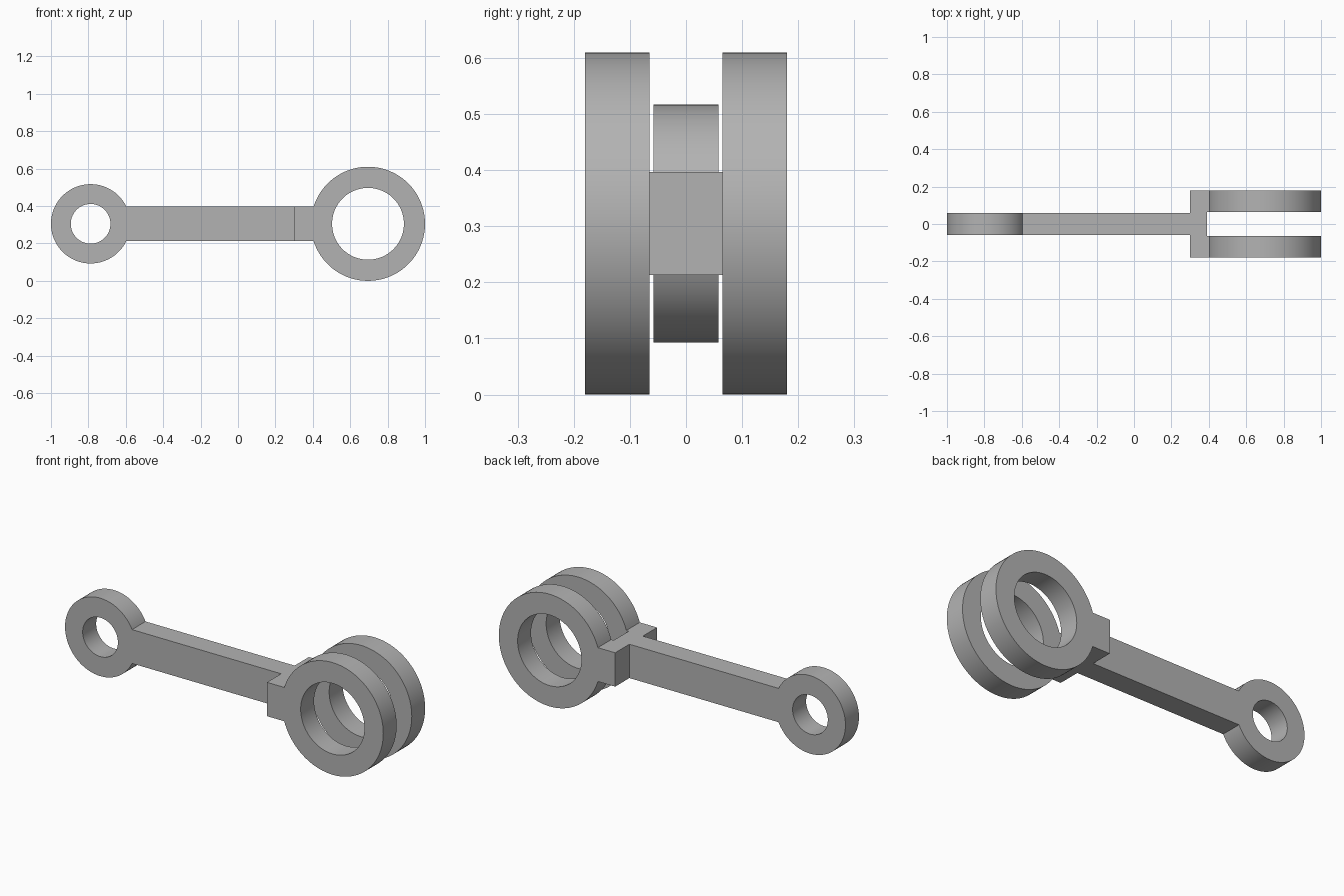
import bpy, bmesh, math

if "Cube" in bpy.data.objects:
    bpy.data.objects.remove(bpy.data.objects["Cube"], do_unlink=True)

MID_Z = 0.305      # height of the shared axis
STEM = 0.092       # half height of the shank
JOINT_X = 0.3      # where the fork block meets the shank

steel = bpy.data.materials.new("plain grey")
steel.use_nodes = True
grey = (0.45, 0.45, 0.45, 1)
steel.diffuse_color = grey
steel.node_tree.nodes["Principled BSDF"].inputs["Base Color"].default_value = grey


def arc(cx, radius, start, end, steps):
    return [(cx + radius * math.cos(start + (end - start) * i / steps),
             MID_Z + radius * math.sin(start + (end - start) * i / steps))
            for i in range(steps + 1)]


def eye_plate(name, cx, outer, inner, half_width, side):
    """Ring with a stem reaching JOINT_X, extruded along y.
    side is the direction from the ring towards its stem."""
    gap = math.asin(STEM / outer)
    middle = 0 if side > 0 else math.pi
    outline = arc(cx, outer, middle + gap, middle + 2 * math.pi - gap, 96)
    outline += [(JOINT_X, MID_Z - side * STEM), (JOINT_X, MID_Z + side * STEM)]
    hole = arc(cx, inner, 0, 2 * math.pi, 96)[:-1]

    bm = bmesh.new()
    edges = []
    for loop in (outline, hole):
        verts = [bm.verts.new((x, -half_width, z)) for x, z in loop]
        edges += [bm.edges.new((a, b)) for a, b in zip(verts, verts[1:] + verts[:1])]
    bmesh.ops.triangle_fill(bm, edges=edges, use_beauty=True, use_dissolve=False)
    result = bmesh.ops.extrude_face_region(bm, geom=bm.faces[:])
    moved = [g for g in result["geom"] if isinstance(g, bmesh.types.BMVert)]
    bmesh.ops.translate(bm, verts=moved, vec=(0, 2 * half_width, 0))
    bmesh.ops.recalc_face_normals(bm, faces=bm.faces)
    mesh = bpy.data.meshes.new(name)
    bm.to_mesh(mesh)
    bm.free()
    mesh.materials.append(steel)
    obj = bpy.data.objects.new(name, mesh)
    bpy.context.collection.objects.link(obj)
    return obj


def activate(obj):
    bpy.ops.object.select_all(action="DESELECT")
    obj.select_set(True)
    bpy.context.view_layer.objects.active = obj


# Shank with the small eye, and the wide fork with the large eyes
shank = eye_plate("shank_and_small_eye", -0.788, 0.212, 0.106, 0.058, 1)
fork = eye_plate("fork_and_large_eyes", 0.695, 0.305, 0.192, 0.18, -1)

# Slot that splits the fork into two rings
bpy.ops.mesh.primitive_cube_add(size=1, location=(0.79, 0, MID_Z))
slot = bpy.context.object
slot.name = "slot_cutter"
slot.scale = (0.8, 0.13, 1)
slot.hide_render = True
activate(fork)
cut = fork.modifiers.new("slot", "BOOLEAN")
cut.operation = "DIFFERENCE"
cut.solver = "EXACT"
cut.object = slot
bpy.ops.object.modifier_apply(modifier=cut.name)
bpy.data.objects.remove(slot, do_unlink=True)

for part in (shank, fork):
    activate(part)
    bpy.ops.object.shade_smooth_by_angle(angle=math.radians(30))
